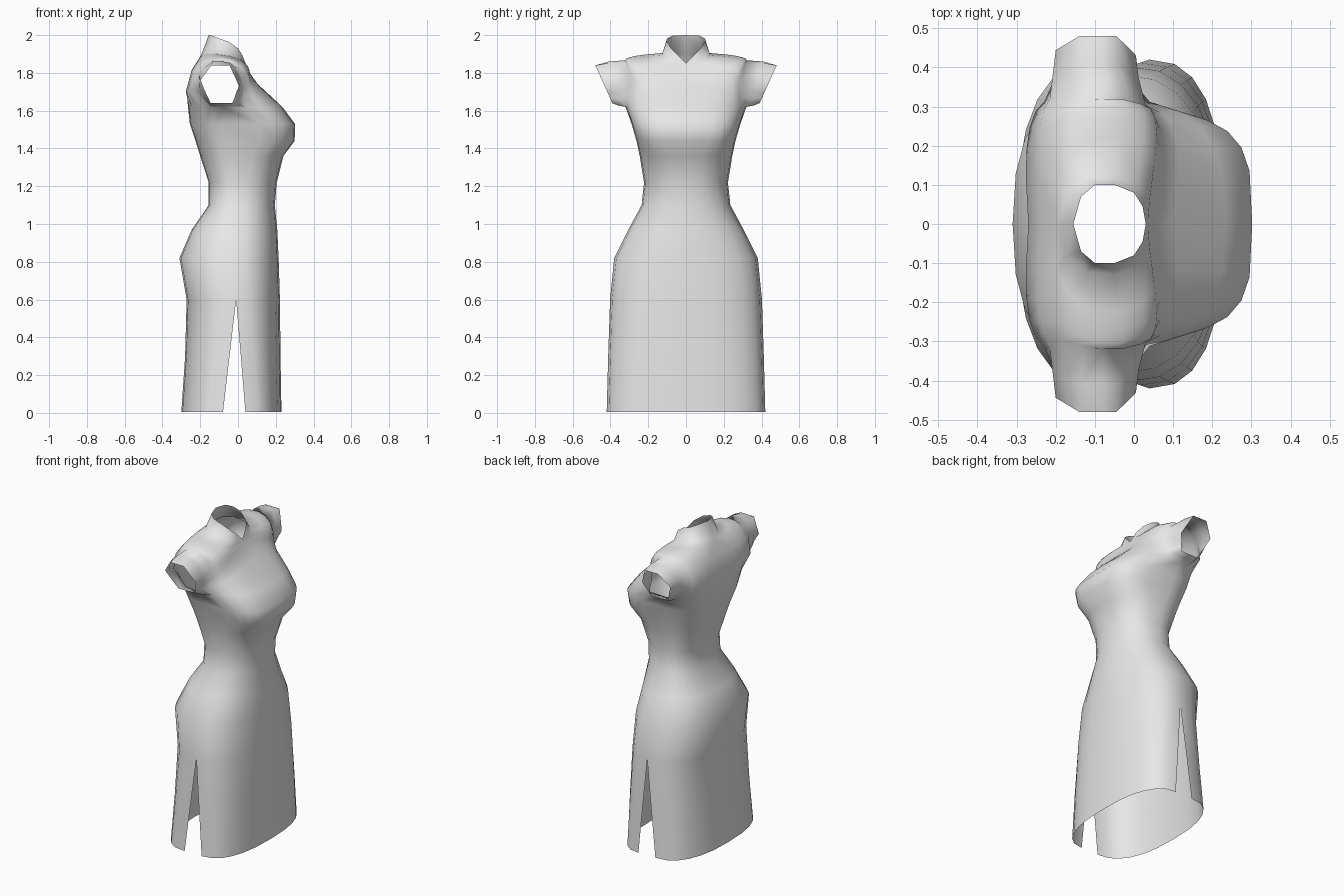
import bpy, bmesh, math
from mathutils import Vector

if "Cube" in bpy.data.objects:
    bpy.data.objects.remove(bpy.data.objects["Cube"])

Q = 6  # segments per quarter ring

# Body rings: z, back x, front x, half width, side seam x, front squareness, back squareness
RINGS = [
    (0.005, -0.30, 0.23, 0.42, -0.02, 2.5, 2.5),
    (0.30, -0.28, 0.225, 0.412, -0.015, 2.5, 2.5),
    (0.60, -0.272, 0.222, 0.402, -0.01, 2.4, 2.5),
    (0.82, -0.31, 0.215, 0.38, -0.02, 2.3, 2.5),
    (0.97, -0.245, 0.208, 0.305, -0.02, 2.2, 2.4),
    (1.10, -0.155, 0.195, 0.235, -0.01, 2.2, 2.4),
    (1.22, -0.155, 0.205, 0.222, -0.01, 2.3, 2.4),
    (1.36, -0.20, 0.24, 0.245, -0.03, 2.8, 2.4),
    (1.44, -0.225, 0.30, 0.262, -0.05, 3.6, 2.4),
    (1.53, -0.255, 0.302, 0.288, -0.06, 3.6, 2.5),
    (1.62, -0.265, 0.235, 0.32, -0.08, 2.8, 2.6),
]


def quarter(z, x_end, x_side, width, n):
    """Quarter outline from the centre line to the side seam."""
    pts = []
    for i in range(Q + 1):
        t = math.pi / 2 * i / Q
        c, s = max(math.cos(t), 0) ** (2 / n), math.sin(t) ** (2 / n)
        if i == Q:
            c = 0
        pts.append(Vector((x_side + (x_end - x_side) * c, width * s, z)))
    return pts


bm = bmesh.new()


def skin(rows, closed=False):
    """Quads between successive rows of points."""
    vs = [[bm.verts.new(p) for p in r] for r in rows]
    n = len(rows[0])
    for a, b in zip(vs, vs[1:]):
        for i in range(n if closed else n - 1):
            j = (i + 1) % n
            bm.faces.new((a[i], a[j], b[j], b[i]))


# Skirt and bodice, with the side seam opening into a slit below z = 0.6
front, back = [], []
for z, xb, xf, w, xs, nf, nb in RINGS:
    gap = 0.06 * max(0, 1 - z / 0.6)
    front.append(quarter(z, xf, xs + gap, w, nf))
    back.append(quarter(z, xb, xs - gap, w, nb))
skin(front)
skin(back)

# Neck base and collar edge, from front centre to back centre
neck = [(0.035, 0, 1.83), (0.04, 0.06, 1.85), (0.01, 0.105, 1.875), (-0.05, 0.128, 1.895),
        (-0.12, 0.122, 1.905), (-0.17, 0.08, 1.905), (-0.195, 0, 1.895)]
collar = [(0.03, 0, 1.85), (0.022, 0.045, 1.895), (0.0, 0.08, 1.93), (-0.05, 0.1, 1.965),
          (-0.1, 0.1, 1.982), (-0.135, 0.07, 1.997), (-0.155, 0, 2.0)]
neck, collar = [Vector(p) for p in neck], [Vector(p) for p in collar]
skin([neck, collar])

# Shoulder yoke: a patch between chest, upper back, neck and armhole
F, B = front[-1][:Q], back[-1][:Q]
N = [F[0], Vector((0.10, 0, 1.745))] + neck + \
    [Vector((-0.24, 0, 1.82)), Vector((-0.27, 0, 1.70)), B[0]]
arm = [(0.03, 0.305, 1.67), (0.03, 0.303, 1.72), (0.02, 0.305, 1.77), (0.0, 0.31, 1.82),
       (-0.04, 0.32, 1.852), (-0.08, 0.32, 1.867), (-0.13, 0.32, 1.867),
       (-0.18, 0.32, 1.845), (-0.215, 0.32, 1.80), (-0.228, 0.315, 1.71)]
A = [F[-1]] + [Vector(p) for p in arm] + [B[-1]]
K = len(N) - 1
yoke = []
for k in range(K + 1):
    v, row = k / K, []
    for j in range(Q):
        u = j / (Q - 1)
        edges = N[k] * (1 - u) + A[k] * u + F[j] * (1 - v) + B[j] * v
        corners = (F[0] * (1 - u) + F[-1] * u) * (1 - v) + (B[0] * (1 - u) + B[-1] * u) * v
        row.append(edges - corners)
    yoke.append(row)
skin(yoke)

# Cap sleeve: armhole loop drawn out to a slanted hexagonal opening
opening = [(-0.03, 1.64), (-0.02, 1.665), (-0.01, 1.695), (0.005, 1.73), (-0.01, 1.765),
           (-0.045, 1.84), (-0.08, 1.84), (-0.14, 1.84), (-0.17, 1.80), (-0.2, 1.76),
           (-0.18, 1.715), (-0.145, 1.64), (-0.09, 1.64)]
cuff = [Vector((x, 0.39 + (z - 1.64) * 0.45, z)) for x, z in opening]
armhole = A + [front[-1][Q]]
middle = [a.lerp(c, 0.55) + Vector((0, 0, 0.008 if c.z > 1.75 else -0.004))
          for a, c in zip(armhole, cuff)]
skin([armhole, middle, cuff], closed=True)

# Mirror to the other side, weld seams and smooth
geom = bm.verts[:] + bm.edges[:] + bm.faces[:]
dup = bmesh.ops.duplicate(bm, geom=geom)["geom"]
for v in dup:
    if isinstance(v, bmesh.types.BMVert):
        v.co.y = -v.co.y
bmesh.ops.remove_doubles(bm, verts=bm.verts[:], dist=0.0008)
bmesh.ops.recalc_face_normals(bm, faces=bm.faces[:])
# Keep the cloth facing outward
bm.faces.ensure_lookup_table()
hem = max(bm.faces, key=lambda f: f.calc_center_median().x)
if hem.normal.x < 0:
    bmesh.ops.reverse_faces(bm, faces=bm.faces[:])
for f in bm.faces:
    f.smooth = True

mesh = bpy.data.meshes.new("dress")
bm.to_mesh(mesh)
bm.free()
dress = bpy.data.objects.new("dress", mesh)
bpy.context.collection.objects.link(dress)

# Plain grey cloth
cloth = bpy.data.materials.new("grey_cloth")
cloth.diffuse_color = (0.8, 0.8, 0.8, 1)
cloth.use_nodes = True
cloth.node_tree.nodes["Principled BSDF"].inputs["Base Color"].default_value = cloth.diffuse_color
mesh.materials.append(cloth)
